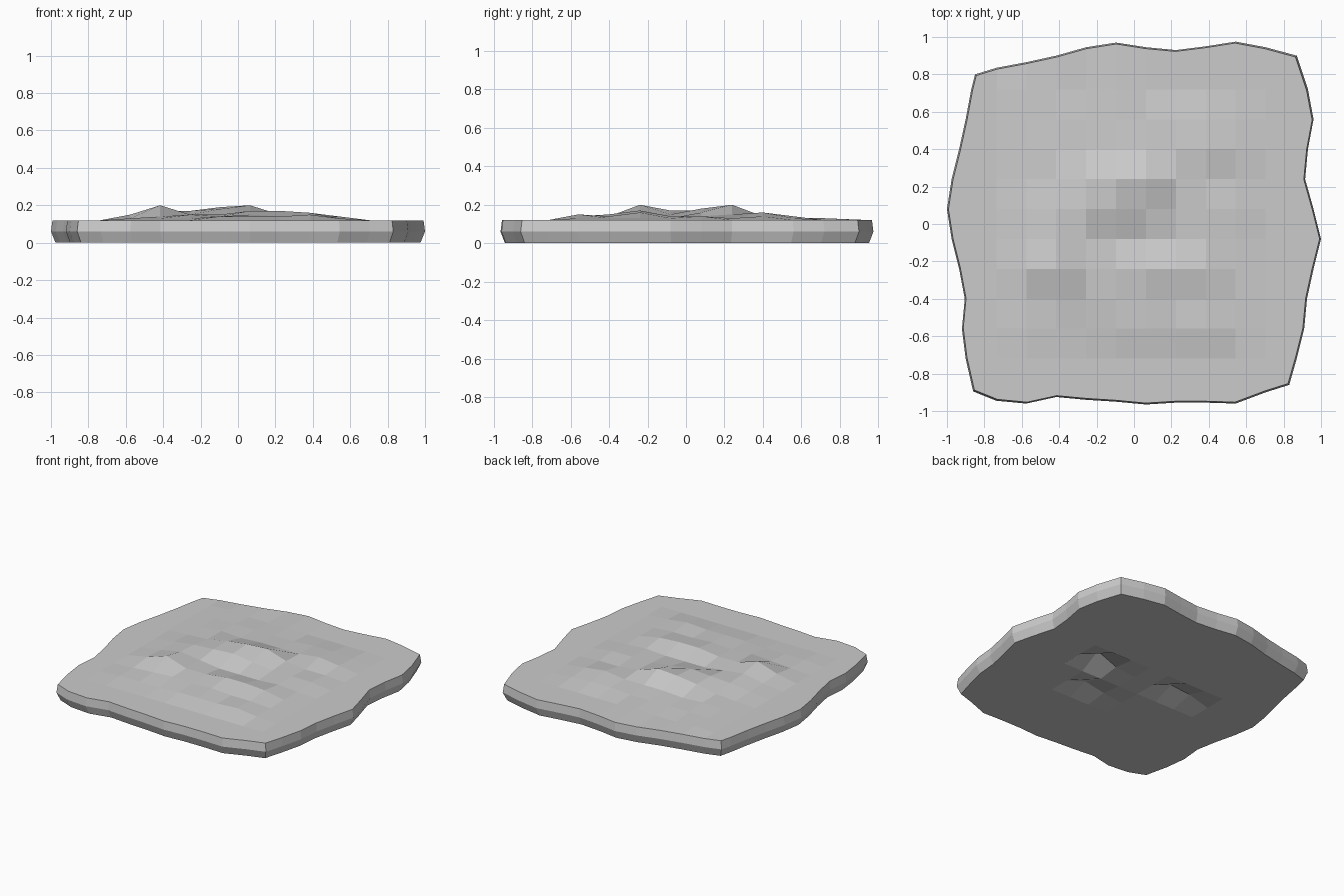
import bpy

if "Cube" in bpy.data.objects:
    bpy.data.objects.remove(bpy.data.objects["Cube"])

N = 12  # vertices along each side of the patch

# wavy outline: y of the front/back edges, x of the left/right edges
front = [-.895, -.945, -.96, -.925, -.94, -.95, -.965, -.955, -.955, -.96, -.90, -.86]
back = [.80, .835, .865, .90, .945, .97, .945, .93, .95, .975, .945, .90]
left = [-.86, -.90, -.92, -.905, -.935, -.975, -1.0, -.975, -.935, -.90, -.87, -.85]
right = [.83, .87, .91, .925, .96, 1.0, .96, .915, .93, .96, .93, .87]

# top bumps in hundredths, inner columns left to right, rows back to front
bumps = ["0100100000",
         "0111112210",
         "0121222420",
         "0125783110",
         "0245642220",
         "0253111210",
         "0383355410",
         "0123232210",
         "0111222310",
         "0000000000"]

# hollows in the underside: grid cell -> depth
dents = {(8, 6): .085, (7, 4): .05, (4, 6): .06, (3, 6): .045, (6, 4): .02, (7, 6): .02}


def grid_xy(i, j, scale):
    edge = i in (0, N - 1) or j in (0, N - 1)
    x, y = -.896 + .16 * i, -.88 + .16 * j
    if i == 0:
        x = left[j]
    if i == N - 1:
        x = right[j]
    if j == 0:
        y = front[i]
    if j == N - 1:
        y = back[i]
    return (x * scale, y * scale) if edge else (x, y)


def top_z(i, j):
    if 0 < i < N - 1 and 0 < j < N - 1:
        return .12 + int(bumps[10 - j][i - 1]) / 100
    return .12


verts, faces = [], []


# top and bottom sheets
def sheet(scale, height, flip):
    base = len(verts)
    for j in range(N):
        for i in range(N):
            verts.append((*grid_xy(i, j, scale), height(i, j)))
    for j in range(N - 1):
        for i in range(N - 1):
            a = base + j * N + i
            f = (a, a + 1, a + N + 1, a + N)
            faces.append(f[::-1] if flip else f)
    return base


top = sheet(.992, top_z, False)
bottom = sheet(.976, lambda i, j: dents.get((i, j), 0), True)

# faceted rim, widest halfway up
M = N - 1
loop = ([(i, 0) for i in range(M)] + [(M, j) for j in range(M)]
        + [(M - i, M) for i in range(M)] + [(0, M - j) for j in range(M)])
mid = len(verts)
verts += [(*grid_xy(i, j, 1), .06) for i, j in loop]
L = len(loop)
ring_top = [top + j * N + i for i, j in loop]
ring_mid = [mid + k for k in range(L)]
ring_bot = [bottom + j * N + i for i, j in loop]
for low, high in ((ring_bot, ring_mid), (ring_mid, ring_top)):
    for k in range(L):
        n = (k + 1) % L
        faces.append((low[k], low[n], high[n], high[k]))

mesh = bpy.data.meshes.new("ground_patch")
mesh.from_pydata(verts, [], faces)
mesh.update()
bpy.context.collection.objects.link(bpy.data.objects.new("ground_patch", mesh))
